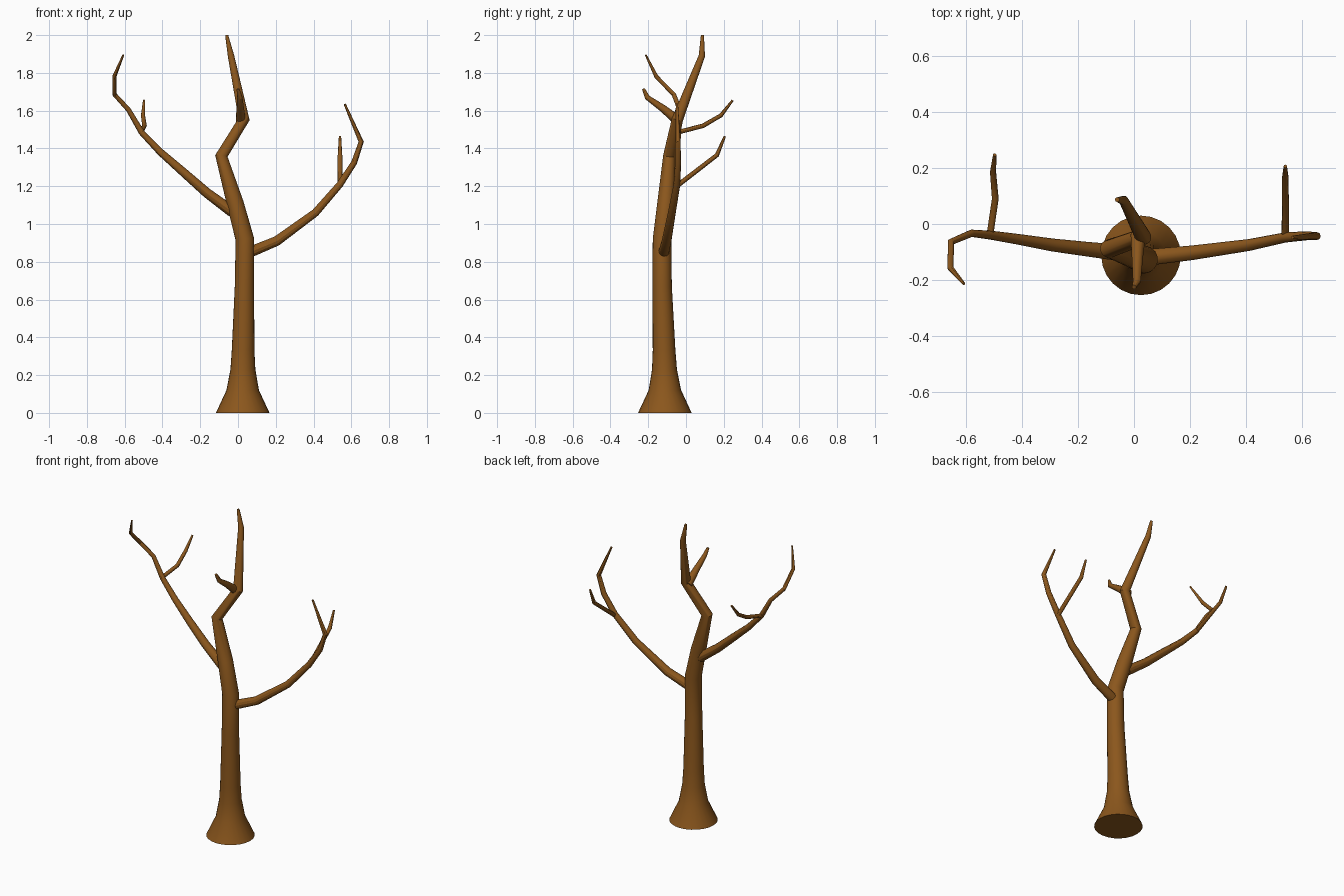
import bpy
import math

bark = bpy.data.materials.new("bark")
bark.diffuse_color = (0.26, 0.095, 0.012, 1)


def limb(name, pts, res):
    """Tapered capped tube through (x, y, z, radius) points; 4 + 2*res sides."""
    cu = bpy.data.curves.new(name, 'CURVE')
    cu.dimensions = '3D'
    cu.bevel_depth = 1.0
    cu.bevel_resolution = res
    cu.use_fill_caps = True
    sp = cu.splines.new('POLY')
    sp.points.add(len(pts) - 1)
    for p, (x, y, z, r) in zip(sp.points, pts):
        p.co = (x, y, z, 1)
        p.radius = r
    ob = bpy.data.objects.new(name, cu)
    bpy.context.collection.objects.link(ob)
    bpy.ops.object.select_all(action='DESELECT')
    ob.select_set(True)
    bpy.context.view_layer.objects.active = ob
    bpy.ops.object.convert(target='MESH')
    ob = bpy.context.view_layer.objects.active
    ob.data.materials.clear()
    ob.data.materials.append(bark)
    bpy.ops.object.shade_smooth_by_angle(angle=math.radians(30))
    return ob


# Flared trunk with a crooked top
limb("trunk", [
    (.025, -.112, 0, .142), (.025, -.112, .12, .086), (.026, -.114, .23, .066),
    (.027, -.116, .33, .06), (.034, -.126, .67, .051), (.036, -.127, .92, .049),
    (-.015, -.107, 1.11, .045), (-.088, -.088, 1.36, .033),
    (.032, -.045, 1.555, .03), (-.037, .084, 1.89, .017), (-.06, .087, 2.0, .008)], 10)

# Right branch and its twig
limb("right_branch", [
    (.06, -.118, .85, .029), (.205, -.103, .91, .026), (.41, -.075, 1.06, .021),
    (.54, -.048, 1.21, .018), (.615, -.042, 1.325, .016),
    (.652, -.043, 1.435, .014), (.565, -.048, 1.635, .006)], 4)
limb("right_twig", [
    (.54, -.05, 1.2, .013), (.54, .164, 1.365, .012), (.54, .206, 1.465, .006)], 4)

# Left branch and its twig
limb("left_branch", [
    (-.03, -.105, 1.065, .03), (-.165, -.09, 1.165, .026), (-.29, -.075, 1.275, .023),
    (-.41, -.055, 1.38, .019), (-.51, -.04, 1.485, .016), (-.58, -.033, 1.605, .013),
    (-.653, -.064, 1.685, .012), (-.655, -.157, 1.78, .011), (-.607, -.213, 1.895, .005)], 4)
limb("left_twig", [
    (-.515, -.045, 1.485, .012), (-.495, .09, 1.52, .012),
    (-.503, .185, 1.575, .011), (-.497, .247, 1.655, .006)], 4)

# Short front-facing branch near the crown
limb("crown_branch", [
    (.015, -.04, 1.545, .027), (.012, -.12, 1.61, .02),
    (.01, -.205, 1.67, .014), (0, -.225, 1.715, .008)], 4)
